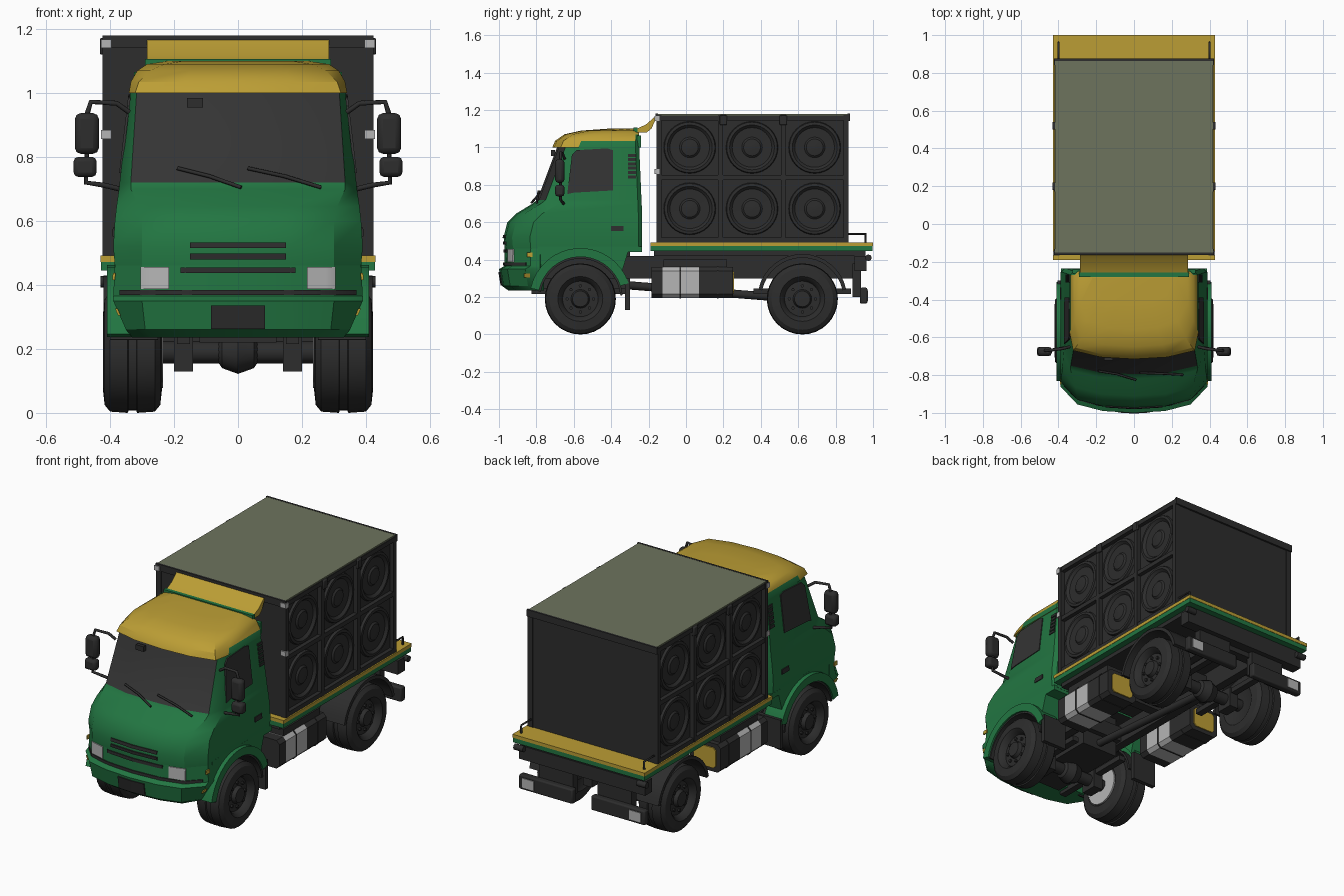
import bpy, bmesh
from math import sin, cos, pi, radians

if "Cube" in bpy.data.objects:
    bpy.data.objects.remove(bpy.data.objects["Cube"])


def material(name, r, g, b):
    m = bpy.data.materials.new(name)
    m.use_nodes = True
    m.diffuse_color = (r, g, b, 1)
    m.node_tree.nodes["Principled BSDF"].inputs["Base Color"].default_value = (r, g, b, 1)
    return m


GREEN = material("green paint", 0.016, 0.18, 0.054)
YELLOW = material("yellow paint", 0.5, 0.34, 0.035)
OLIVE = material("olive canvas", 0.155, 0.175, 0.11)
BLACK = material("black plastic", 0.026, 0.026, 0.026)
GLASS = material("dark glass", 0.034, 0.034, 0.034)
SILVER = material("light metal", 0.46, 0.46, 0.46)


# ---- helpers ----
def make(name, verts, faces, mat, mirror=False, bevel=0):
    bm = bmesh.new()
    vs = [bm.verts.new(v) for v in verts]
    for f in faces:
        bm.faces.new([vs[i] for i in f])
    bmesh.ops.remove_doubles(bm, verts=bm.verts, dist=1e-5)
    bmesh.ops.recalc_face_normals(bm, faces=bm.faces)
    me = bpy.data.meshes.new(name)
    bm.to_mesh(me)
    bm.free()
    ob = bpy.data.objects.new(name, me)
    bpy.context.collection.objects.link(ob)
    me.materials.append(mat)
    if bevel:
        b = ob.modifiers.new("bevel", "BEVEL")
        b.width, b.segments = bevel, 2
    if mirror:
        ob.modifiers.new("mirror", "MIRROR")
    return ob


def paint(ob, mat, rule):
    ob.data.materials.append(mat)
    slot = len(ob.data.materials) - 1
    for p in ob.data.polygons:
        if rule(p.center, p.normal):
            p.material_index = slot


def loft(name, rings, mat, mirror=False, bevel=0):
    n = len(rings[0])
    faces = [(k * n + i, k * n + (i + 1) % n, (k + 1) * n + (i + 1) % n, (k + 1) * n + i)
             for k in range(len(rings) - 1) for i in range(n)]
    faces += [tuple(range(n)), tuple(range((len(rings) - 1) * n, len(rings) * n))]
    return make(name, [v for r in rings for v in r], faces, mat, mirror, bevel)


def prism(name, pts, x0, x1, mat, mirror=False, bevel=0):
    return loft(name, [[(x, y, z) for y, z in pts] for x in (x0, x1)], mat, mirror, bevel)


def box(name, x, y, z, mat, mirror=False, bevel=0):
    pts = [(y[0], z[0]), (y[1], z[0]), (y[1], z[1]), (y[0], z[1])]
    return prism(name, pts, x[0], x[1], mat, mirror, bevel)


def lathe(name, profile, y, z, mat, mirror=True, n=32):
    rings = [[(x, y + max(r, 1e-4) * cos(2 * pi * i / n), z + max(r, 1e-4) * sin(2 * pi * i / n))
              for i in range(n)] for x, r in profile]
    return loft(name, rings, mat, mirror)


def arc(y, z, r, a0, a1):
    angles = [radians(a0 + (a1 - a0) * i / 16) for i in range(17)]
    return [(y + r * cos(a), z + r * sin(a)) for a in angles]


def arch(name, y, z, r0, r1, a0, a1, x0, x1, mat):
    return prism(name, arc(y, z, r1, a0, a1) + arc(y, z, r0, a1, a0), x0, x1, mat, True)


def tube(name, pts, radius, mat, sides=(1, -1)):
    for s in sides:
        cu = bpy.data.curves.new(name, "CURVE")
        cu.dimensions, cu.bevel_depth, cu.bevel_resolution = "3D", radius, 2
        cu.use_fill_caps = True
        sp = cu.splines.new("POLY")
        sp.points.add(len(pts) - 1)
        for p, (x, y, z) in zip(sp.points, pts):
            p.co = (s * x, y, z, 1)
        cu.materials.append(mat)
        bpy.context.collection.objects.link(bpy.data.objects.new(name, cu))


# ---- cab: levels of (height, front y, back y, half width, front half width) ----
NOSE = [(.235, -.95, -.76, .33, .27), (.26, -.985, -.76, .35, .29), (.35, -1, -.76, .39, .3),
        (.365, -.972, -.76, .39, .3), (.46, -.97, -.76, .385, .3)]
CAB = [(.46, -.97, -.235, .385, .3), (.52, -.975, -.235, .39, .3), (.6, -.955, -.235, .385, .3),
       (.645, -.91, -.235, .38, .31), (.7, -.82, -.237, .372, .335), (.72, -.795, -.238, .37, .335),
       (1.0, -.69, -.25, .337, .317)]
ROOF = [(1.0, -.715, -.25, .341, .322), (1.035, -.7, -.25, .335, .31), (1.07, -.65, -.25, .315, .275),
        (1.09, -.56, -.255, .285, .23), (1.1, -.42, -.265, .22, .17)]


def plan(level):
    z, yf, yb, w, wf = level
    half = [(wf * .55, yf + .01), (wf, yf + .045), (w, yf + .14), (w, yb - .02), (w - .02, yb)]
    ring = [(0, yf)] + half + [(-x, y) for x, y in reversed(half)]
    return [(x, y, z) for x, y in ring]


def level_at(z):
    levels = NOSE + CAB[1:]
    for a, b in zip(levels, levels[1:]):
        if z <= b[0]:
            t = (z - a[0]) / (b[0] - a[0])
            return [p + (q - p) * t for p, q in zip(a, b)]
    return levels[-1]


def front_y(x, z):
    _, yf, _, w, wf = level_at(z)
    knots = [(0, yf), (wf * .55, yf + .01), (wf, yf + .045), (w, yf + .14)]
    for (xa, ya), (xb, yb) in zip(knots, knots[1:]):
        if x <= xb:
            return ya + (yb - ya) * (x - xa) / (xb - xa)
    return knots[-1][1]


def front_strip(name, x0, x1, z0, z1, mat):
    rings = []
    for i in range(7):
        x = x0 + (x1 - x0) * i / 6
        rings.append([(x, front_y(x, z) - d, z) for z, d in ((z0, -.002), (z0, .006), (z1, .006), (z1, -.002))])
    return loft(name, rings, mat, True)


def side_plate(name, pts, mat):
    return loft(name, [[(level_at(z)[3] + d, y, z) for y, z in pts] for d in (-.003, .005)], mat, True)


loft("nose_and_bumper", [plan(l) for l in NOSE], GREEN)
cab = loft("cab_body", [plan(l) for l in CAB], GREEN)
paint(cab, GLASS, lambda c, n: c.z > .73 and n.y < -.5)
paint(cab, BLACK, lambda c, n: n.z < -.8)
roof = loft("cab_roof", [plan(l) for l in ROOF], YELLOW)
paint(roof, GREEN, lambda c, n: (abs(n.x) > .8 and c.z < 1.035 and c.y > -.55) or n.y > .5)
prism("wind_deflector", [(-.262, 1.08), (-.262, 1.1), (-.215, 1.122), (-.165, 1.165), (-.157, 1.16),
                         (-.185, 1.1), (-.21, 1.08)], -.285, .285, YELLOW)
box("roof_rear_lip", (-.29, .29), (-.28, -.258), (1.06, 1.106), GREEN)
box("roof_rear_corner", (.285, .325), (-.262, -.24), (1.0, 1.065), GREEN, True)
# skirt between the doors and the wheel arches
prism("cab_skirt", [(-.79, .47), (-.79, .3)] + arc(-.565, .19, .25, 155, 30)
      + [(-.31, .44), (-.236, .44), (-.236, .47)], .27, .386, GREEN, True)

# face details
for z, x in ((.525, .15), (.49, .15), (.447, .18)):
    front_strip("grille_slot", 0, x, z - .01, z + .008, BLACK)
front_strip("bumper_gap", 0, .37, .368, .384, BLACK)
front_strip("headlight", .215, .305, .388, .456, SILVER)
front_strip("number_plate", 0, .085, .262, .335, BLACK)
for y, z in ((-.865, .305), (-.85, .415)):
    side_plate("side_marker", [(y, z), (y + .03, z), (y + .03, z + .022), (y, z + .022)], YELLOW)
side_plate("side_window", [(-.635, .75), (-.6, .758), (-.39, .77), (-.39, .985), (-.42, .995), (-.585, .985),
                           (-.61, .96)], GLASS)
side_plate("door_handle", [(-.4, .552), (-.335, .552), (-.335, .58), (-.4, .58)], BLACK)
for i in range(6):
    z = .835 + i * .023
    side_plate("air_vent", [(-.31, z), (-.268, z), (-.268, z + .016), (-.31, z + .016)], BLACK)
for xa, xb in ((.01, -.19), (.26, .03)):
    tube("wiper", [(x, front_y(abs(x), z) - .012, z) for x, z in ((xa, .705), ((xa + xb) / 2, .74), (xb, .765))],
         .006, BLACK, (1,))
box("inner_mirror", (-.16, -.11), (-.722, -.7), (.955, .985), BLACK)

# door mirrors
tube("mirror_arm", [(.34, -.65, .94), (.38, -.66, .968), (.46, -.67, .972), (.47, -.67, .94), (.475, -.67, .72),
                    (.42, -.665, .712), (.37, -.655, .7)], .008, BLACK)
box("main_mirror", (.435, .51), (-.7, -.65), (.81, .937), BLACK, True, .018)
box("lower_mirror", (.442, .514), (-.7, -.65), (.738, .8), BLACK, True, .014)

# ---- wheels, arches and axles ----
TYRE = [(.25, 0), (.25, .1), (.238, .12), (.243, .165), (.26, .186), (.315, .19), (.318, .183), (.342, .183),
        (.345, .19), (.4, .186), (.417, .165), (.422, .12), (.408, .105), (.385, .095), (.388, .05),
        (.41, .042), (.412, 0)]
for name, wy in (("front", -.565), ("rear", .622)):
    lathe(name + "_wheel", TYRE, wy, .19, BLACK)
    for i in range(8):
        a = 2 * pi * i / 8
        lathe(name + "_wheel_bolt", [(.38, .009), (.398, .009)], wy + .07 * cos(a), .19 + .07 * sin(a), BLACK, n=6)
    lathe(name + "_axle", [(.0, .035), (.25, .035)], wy, .19, BLACK, n=12)
    lathe(name + "_differential", [(-.07, .02), (-.05, .05), (0, .068), (.05, .05), (.07, .02)], wy, .19, BLACK, False, 16)
    box(name + "_leaf_spring", (.15, .19), (wy - .26, wy + .26), (.215, .245), BLACK, True)
    box(name + "_spring_clamp", (.14, .2), (wy - .05, wy + .05), (.13, .25), BLACK, True)
lathe("front_wheel_inner_disc", [(.234, .112), (.25, .112)], -.565, .19, SILVER)
arch("front_wheel_arch", -.565, .19, .225, .272, 18, 168, .29, .41, GREEN)
arch("front_arch_liner", -.565, .19, .215, .227, 5, 170, .25, .4, BLACK)
arch("rear_mudguard", .622, .19, .22, .24, 12, 168, .25, .42, BLACK)
box("front_mud_flap", (.25, .405), (-.325, -.3), (.13, .3), BLACK, True)

# ---- chassis ----
box("chassis_rail", (.13, .18), (-.9, .93), (.3, .42), BLACK, True)
for y in (-.85, -.3, .1, .45, .88):
    box("cross_member", (-.18, .18), (y - .03, y + .03), (.31, .4), BLACK)
box("engine", (-.12, .12), (-.8, -.3), (.22, .46), BLACK)
tube("drive_shaft", [(0, -.4, .27), (0, .6, .19)], .022, BLACK, (1,))
tank = [(.2, .215), (.22, .195), (.38, .195), (.4, .215), (.4, .34), (.38, .36), (.22, .36), (.2, .34)]


def tank_part(name, y0, y1, mat, grow=0):
    rings = [[(.3 + (x - .3) * (1 + grow), y, .278 + (z - .278) * (1 + grow)) for x, z in tank] for y in (y0, y1)]
    return loft(name, rings, mat, True)


tank_part("tank_front_cap", -.185, -.125, BLACK)
tank_part("fuel_tank", -.125, .07, SILVER)
tank_part("battery_box", .07, .25, BLACK)
tank_part("battery_box_end", .25, .257, YELLOW, -.28)
for y in (-.03, .17):
    tank_part("tank_strap", y - .004, y + .004, BLACK, .03)
box("tank_hanger", (.15, .38), (-.12, .22), (.355, .4), BLACK, True)

# rear bumper and lamps
box("rear_beam", (-.41, .41), (.9, .965), (.34, .42), BLACK)
box("rear_post", (.08, .3), (.89, .935), (.2, .38), BLACK, True)
box("rear_lamp_box", (.06, .41), (.93, .97), (.165, .25), BLACK, True, .008)
box("rear_lamp", (.31, .385), (.965, .974), (.18, .235), SILVER, True)
tube("rear_marker", [(.37, .975, .41), (.43, .975, .41)], .018, BLACK)

# ---- load bed ----
box("bed_frame", (-.428, .428), (-.19, .998), (.445, .472), GREEN)
box("bed_underside", (-.39, .39), (-.17, .96), (.42, .447), BLACK)
box("bed_deck", (-.43, .43), (-.19, 1), (.472, .492), YELLOW)
tube("bed_rail", [(.4, .86, .49), (.4, .86, .537), (.4, .96, .537), (.4, .96, .49)], .006, BLACK)

# ---- speaker box ----
box("speaker_box", (-.398, .398), (-.155, .865), (.49, 1.165), BLACK)
box("box_canvas_top", (-.417, .417), (-.151, .868), (1.16, 1.179), OLIVE)
for y in (-.145, .185, .52, .855):
    box("box_upright", (.39, .424), (y - .013, y + .013), (.49, 1.172), BLACK, True)
for z in (.505, .84, 1.158):
    box("box_side_rail", (.39, .422), (-.155, .865), (z - .013, z + .013), BLACK, True)
for y in (-.157, .87):
    box("box_top_edge", (-.424, .424), (y - .006, y + .006), (1.14, 1.18), BLACK)
for y in (.02, .353, .688):
    for z in (.672, 1.0):
        lathe("speaker", [(.395, .14), (.412, .135), (.414, .12), (.4, .106), (.399, .055),
                          (.408, .045), (.411, .02), (.412, 0)], y, z, BLACK)
for z in (1.14, .857):
    box("corner_fitting", (.395, .428), (-.168, -.142), (z, z + .028), SILVER, True)
for y in (.2, .52):
    box("box_clamp", (.415, .432), (y - .02, y + .02), (1.12, 1.172), BLACK, True, .005)

# smooth shading on curved parts
bpy.ops.object.select_all(action="DESELECT")
for ob in bpy.context.scene.objects:
    if ob.type == "MESH":
        ob.select_set(True)
        bpy.context.view_layer.objects.active = ob
bpy.ops.object.shade_smooth_by_angle(angle=radians(32))
